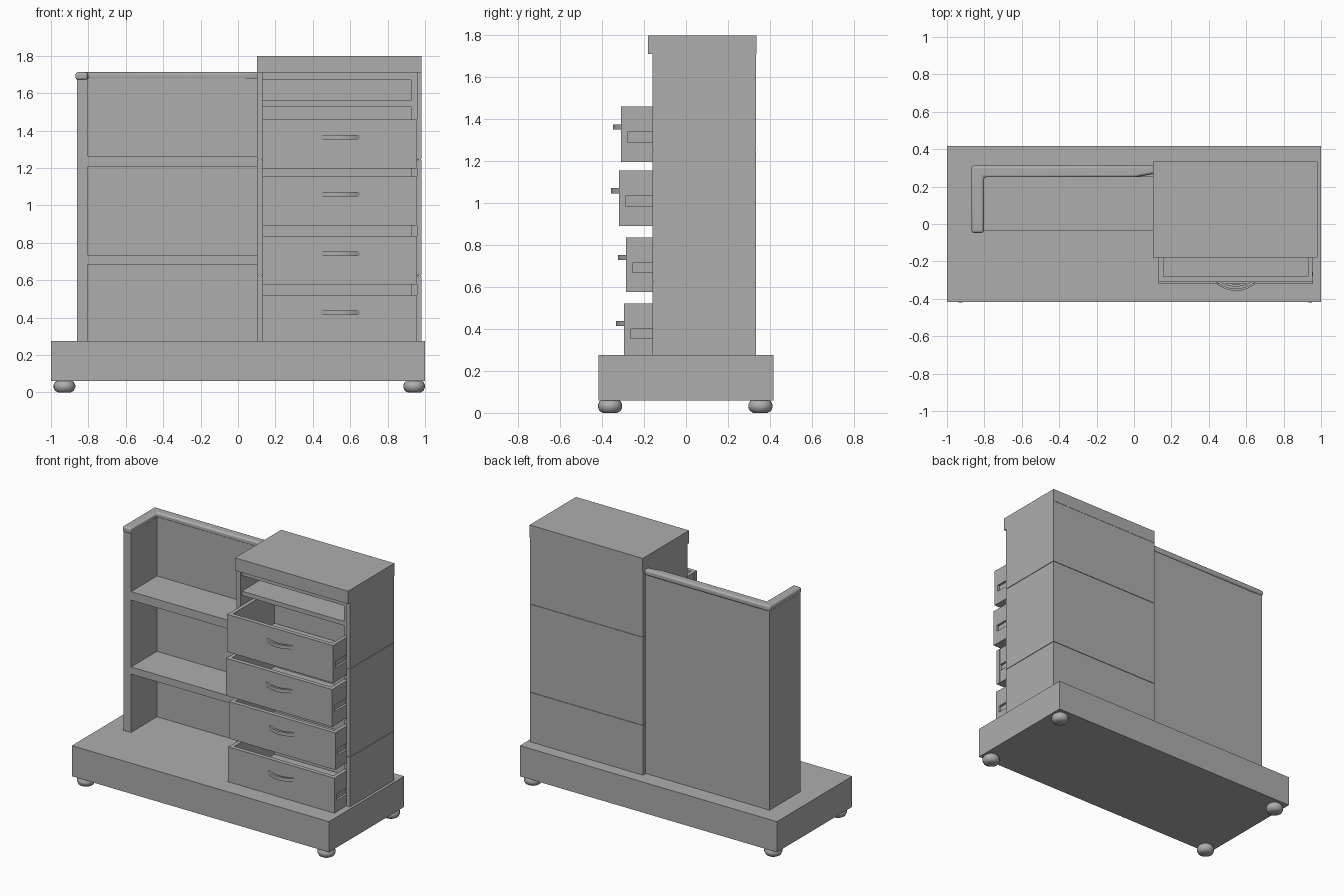
import bpy, bmesh, math

if "Cube" in bpy.data.objects:
    bpy.data.objects.remove(bpy.data.objects["Cube"])

grey = bpy.data.materials.new("plain grey")
grey.diffuse_color = (0.42, 0.42, 0.42, 1)
grey.use_nodes = True
grey.node_tree.nodes["Principled BSDF"].inputs["Base Color"].default_value = grey.diffuse_color


def finish(name, bm):
    bmesh.ops.recalc_face_normals(bm, faces=bm.faces)
    me = bpy.data.meshes.new(name)
    bm.to_mesh(me)
    bm.free()
    me.materials.append(grey)
    ob = bpy.data.objects.new(name, me)
    bpy.context.collection.objects.link(ob)
    return ob


def add_box(bm, x0, x1, y0, y1, z0, z1):
    vs = bmesh.ops.create_cube(bm, size=1)["verts"]
    for v in vs:
        v.co.x = x1 if v.co.x > 0 else x0
        v.co.y = y1 if v.co.y > 0 else y0
        v.co.z = z1 if v.co.z > 0 else z0


def boxes(name, *dims):
    bm = bmesh.new()
    for d in dims:
        add_box(bm, *d)
    return finish(name, bm)


def prism(name, pts, z0, z1):
    bm = bmesh.new()
    f = bm.faces.new([bm.verts.new((x, y, z0)) for x, y in pts])
    ext = bmesh.ops.extrude_face_region(bm, geom=[f])["geom"]
    for v in ext:
        if isinstance(v, bmesh.types.BMVert):
            v.co.z = z1
    return finish(name, bm)


def smooth(ob, angle=35):
    bpy.ops.object.select_all(action="DESELECT")
    ob.select_set(True)
    bpy.context.view_layer.objects.active = ob
    bpy.ops.object.shade_smooth_by_angle(angle=math.radians(angle))


# Plinth
boxes("plinth", (-1, 1, -0.418, 0.418, 0.06, 0.275))

# Round feet, turned from a profile
foot_profile = [(0.034, 0), (0.05, 0.009), (0.058, 0.026), (0.058, 0.04),
                (0.05, 0.055), (0.036, 0.066)]
N = 20
for i, (fx, fy) in enumerate([(a, b) for a in (-0.928, 0.942) for b in (-0.362, 0.355)]):
    bm = bmesh.new()
    rings = [[bm.verts.new((fx + r * math.cos(2 * math.pi * k / N),
                            fy + r * math.sin(2 * math.pi * k / N), z)) for k in range(N)]
             for r, z in foot_profile]
    for a, b in zip(rings, rings[1:]):
        for k in range(N):
            bm.faces.new((a[k], a[(k + 1) % N], b[(k + 1) % N], b[k]))
    bm.faces.new(rings[0])
    bm.faces.new(rings[-1])
    smooth(finish(f"foot_{i + 1}", bm), 50)

# Open bookshelf on the left
boxes("bookshelf_side", (-0.862, -0.805, -0.04, 0.305, 0.27, 1.68))
boxes("bookshelf_back", (-0.81, 0.105, 0.25, 0.302, 0.27, 1.68))
for i, (z0, z1) in enumerate([(0.685, 0.735), (1.205, 1.265)]):
    boxes(f"bookshelf_shelf_{i + 1}", (-0.81, 0.105, -0.038, 0.26, z0, z1))

# Rounded cap rail, L-shaped in plan
rail = prism("cap_rail", [(-0.868, -0.047), (-0.803, -0.047), (-0.803, 0.25), (0, 0.25),
                          (0.11, 0.27), (0.11, 0.312), (-0.868, 0.312)], 1.672, 1.712)
bev = rail.modifiers.new("round", "BEVEL")
bev.width = 0.012
bev.segments = 3
bev.angle_limit = math.radians(40)
bev.limit_method = "ANGLE"
smooth(rail)

# Drawer cabinet shell, in three tiers with a hairline joint between them
for i, (z0, z1) in enumerate([(0.27, 0.623), (0.627, 1.243), (1.247, 1.75)]):
    boxes(f"cabinet_tier_{i + 1}",
          (0.102, 0.132, -0.16, 0.333, z0, z1),
          (0.958, 0.982, -0.16, 0.333, z0, z1),
          (0.12, 0.97, 0.30, 0.333, z0, z1))
boxes("cabinet_joint_lining", (0.106, 0.128, -0.155, 0.329, 0.28, 1.74),
      (0.962, 0.978, -0.155, 0.329, 0.28, 1.74), (0.12, 0.97, 0.305, 0.329, 0.28, 1.74))
boxes("cabinet_inner_side", (0.925, 0.96, -0.145, 0.305, 0.27, 1.70))
boxes("cabinet_ceiling", (0.13, 0.96, -0.145, 0.305, 1.67, 1.715))
boxes("cabinet_upper_shelf", (0.13, 0.96, -0.145, 0.305, 1.53, 1.56))
boxes("cabinet_top", (0.102, 0.982, -0.18, 0.335, 1.71, 1.80))

# Pulled-out drawers with side grooves and bow handles
CX = 0.545
for i, (front, z0, z1) in enumerate([(-0.31, 1.197, 1.46), (-0.32, 0.892, 1.155),
                                     (-0.286, 0.577, 0.837), (-0.295, 0.276, 0.522)]):
    back = 0.2
    g0, g1 = z1 - 0.168, z1 - 0.122
    y0 = front + 0.02
    parts = [(0.13, 0.957, front, front + 0.03, z0, z1),
             (0.14, 0.945, y0, back, z0, z0 + 0.02),
             (0.14, 0.945, back - 0.02, back, z0, z1)]
    for inner, core, outer in [(0.158, 0.148, 0.132), (0.929, 0.939, 0.955)]:
        a, b = sorted((inner, core))
        parts.append((a, b, y0, back, z0, z1))
        c, d = sorted((core, outer))
        parts += [(c, d, y0, back, z0, g0), (c, d, y0, back, g1, z1),
                  (c, d, y0, front + 0.032, g0, g1)]
    boxes(f"drawer_{i + 1}", *parts)

    S = 12
    outer = [(CX + 0.108 * t, front + 0.002 - 0.04 * (1 - t * t))
             for t in (k * 2 / S - 1 for k in range(S + 1))]
    inner = [(CX + 0.085 * t, front + 0.002 - 0.024 * (1 - t * t))
             for t in (1 - k * 2 / S for k in range(S + 1))]
    zh = z1 - 0.096
    smooth(prism(f"drawer_handle_{i + 1}", outer + inner, zh - 0.012, zh + 0.012))
